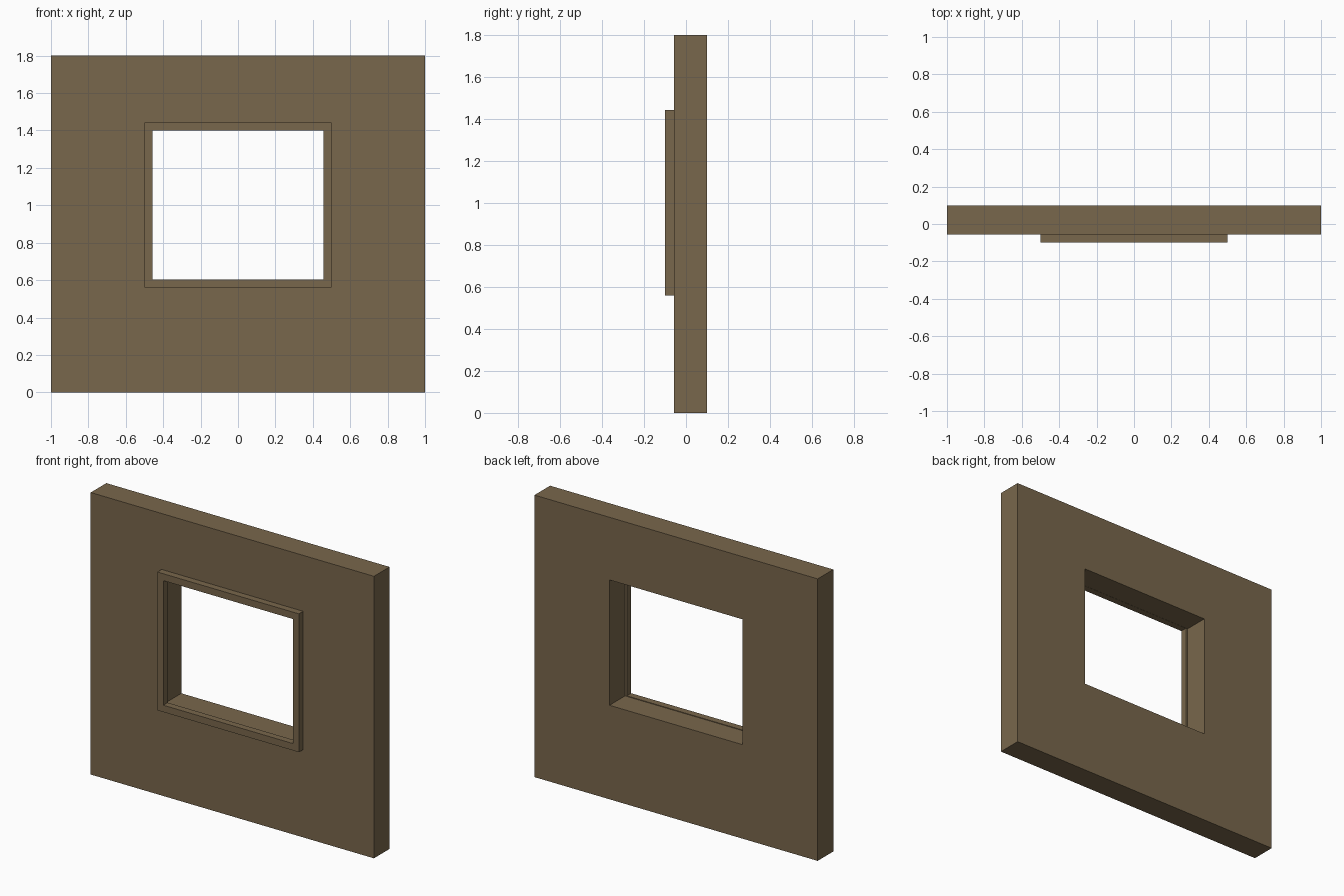
import bpy, bmesh

if "Cube" in bpy.data.objects:
    bpy.data.objects.remove(bpy.data.objects["Cube"])

# Single brown colour
mat = bpy.data.materials.new("warm_brown")
mat.diffuse_color = (0.19, 0.135, 0.072, 1.0)
mat.use_nodes = True
mat.node_tree.nodes["Principled BSDF"].inputs["Base Color"].default_value = mat.diffuse_color


def rect(x, z0, z1):
    return [(-x, z0), (x, z0), (x, z1), (-x, z1)]


def frame(name, outer, inner, y0, y1):
    """Rectangular slab with a rectangular opening, mitred at the corners."""
    bm = bmesh.new()
    rings = [[bm.verts.new((x, y, z)) for x, z in loop]
             for loop, y in ((outer, y0), (inner, y0), (inner, y1), (outer, y1))]
    for a, b in zip(rings, rings[1:] + rings[:1]):
        for i in range(4):
            j = (i + 1) % 4
            bm.faces.new((a[i], a[j], b[j], b[i]))
    bmesh.ops.recalc_face_normals(bm, faces=bm.faces)
    me = bpy.data.meshes.new(name)
    bm.to_mesh(me)
    bm.free()
    me.materials.append(mat)
    ob = bpy.data.objects.new(name, me)
    bpy.context.collection.objects.link(ob)
    return ob


# Wall panel with window opening
frame("wall_panel", rect(1.0, 0.0, 1.8), rect(0.47, 0.6, 1.4), -0.057, 0.1)
# Thin raised window trim on the front
frame("window_trim", rect(0.5, 0.56, 1.443), rect(0.457, 0.604, 1.399), -0.1, -0.057)
